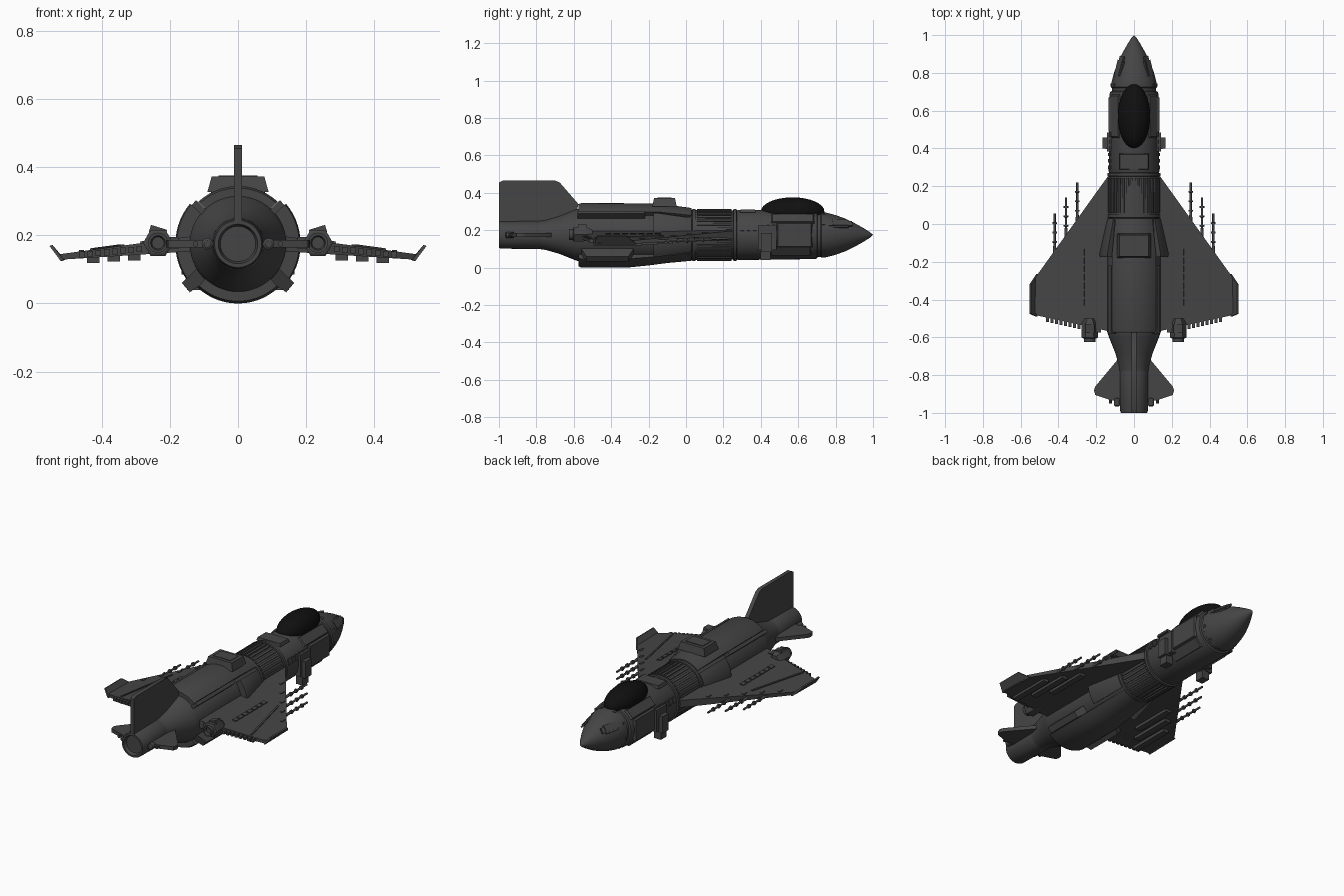
import bpy, bmesh, math
from mathutils import Vector, Matrix

if "Cube" in bpy.data.objects:
    bpy.data.objects.remove(bpy.data.objects["Cube"])

CZ = 0.175  # height of the fuselage axis


def material(name, v):
    m = bpy.data.materials.new(name)
    m.diffuse_color = (v, v, v, 1)
    m.use_nodes = True
    m.node_tree.nodes["Principled BSDF"].inputs["Base Color"].default_value = m.diffuse_color
    return m


GREY = material("dark grey hull", 0.06)
BLACK = material("black glass", 0.005)


def finish(name, bm, mat=GREY, angle=35):
    bmesh.ops.recalc_face_normals(bm, faces=bm.faces)
    me = bpy.data.meshes.new(name)
    bm.to_mesh(me)
    bm.free()
    me.materials.append(mat)
    me.shade_smooth()
    me.set_sharp_from_angle(angle=math.radians(angle))
    ob = bpy.data.objects.new(name, me)
    bpy.context.collection.objects.link(ob)
    return ob


def lathe(name, profile, x=0, z=CZ, n=48, mat=GREY):
    """Revolve (y, radius) pairs about an axis along y."""
    bm = bmesh.new()
    rings = []
    for y, r in profile:
        rings.append([bm.verts.new((x + r * math.cos(2 * math.pi * i / n), y,
                                    z + r * math.sin(2 * math.pi * i / n))) for i in range(n)])
    for a, b in zip(rings, rings[1:]):
        for i in range(n):
            bm.faces.new((a[i], a[(i + 1) % n], b[(i + 1) % n], b[i]))
    bm.faces.new(rings[0])
    bm.faces.new(rings[-1])
    bmesh.ops.remove_doubles(bm, verts=bm.verts, dist=1e-5)
    return finish(name, bm, mat)


def box(name, c, size, rot=0, taper=1.0, mat=GREY):
    """Box rotated about y; taper shrinks its top."""
    bm = bmesh.new()
    bmesh.ops.create_cube(bm, size=1)
    for v in bm.verts:
        k = taper if v.co.z > 0 else 1
        v.co = Vector((v.co.x * size[0] * k, v.co.y * size[1] * k, v.co.z * size[2]))
    bm.transform(Matrix.Translation(c) @ Matrix.Rotation(rot, 4, 'Y'))
    return finish(name, bm, mat)


def radial(name, deg, r, y, size, taper=1.0):
    """Box sitting on the hull at an angle measured from the top."""
    a = math.radians(deg)
    return box(name, (r * math.sin(a), y, CZ + r * math.cos(a)), size, a, taper)


def slab(name, low, high):
    """Solid between two matching outlines."""
    bm = bmesh.new()
    a = [bm.verts.new(p) for p in low]
    b = [bm.verts.new(p) for p in high]
    bm.faces.new(a)
    bm.faces.new(b)
    for i in range(len(a)):
        j = (i + 1) % len(a)
        bm.faces.new((a[i], a[j], b[j], b[i]))
    return finish(name, bm)


def shell(name, mid, half, profile, inner=0.135, n=14):
    """Curved armour plate: arc of the hull, (y, outer radius) profile."""
    bm = bmesh.new()
    rows = []
    for y, r in profile:
        row = []
        for rad in (r, inner):
            for i in range(n + 1):
                t = i if rad == r else n - i
                a = math.radians(mid - half + 2 * half * t / n)
                row.append(bm.verts.new((rad * math.sin(a), y, CZ + rad * math.cos(a))))
        rows.append(row)
    m = len(rows[0])
    for a, b in zip(rows, rows[1:]):
        for i in range(m):
            bm.faces.new((a[i], a[(i + 1) % m], b[(i + 1) % m], b[i]))
    for row in (rows[0], rows[-1]):
        for i in range(n):
            bm.faces.new((row[i], row[i + 1], row[m - 2 - i], row[m - 1 - i]))
    return finish(name, bm)


# Fuselage: nose cone, cockpit section, ribbed section, core and tail tube
lathe("nose_cone", [(1, 0), (0.985, 0.014), (0.95, 0.036), (0.9, 0.064), (0.85, 0.088),
                    (0.8, 0.106), (0.75, 0.119), (0.725, 0.122), (0.72, 0.117), (0.69, 0.117)])
lathe("cockpit_section", [(0.705, 0.115), (0.70, 0.126), (0.69, 0.129), (0.28, 0.134), (0.27, 0.13)])
lathe("core_hull", [(0.30, 0.131), (0.02, 0.134), (-0.1, 0.142), (-0.57, 0.142), (-0.6, 0.132),
                    (-0.68, 0.1), (-0.75, 0.08), (-0.78, 0.076)])
lathe("tail_tube", [(-0.76, 0.072), (-0.78, 0.076), (-0.99, 0.073), (-1, 0.069), (-1, 0.058), (-0.98, 0.052)])
for y in (0.262, 0.042):
    lathe("hull_collar", [(y + 0.01, 0.130), (y + 0.008, 0.140), (y - 0.008, 0.140), (y - 0.01, 0.130)])
for i in range(36):
    radial("hull_rib", i * 10 + 5, 0.135, 0.152, (0.013, 0.185, 0.009))

# Armour plates around the engine
shell("top_armour", 0, 43, [(0.03, 0.144), (-0.06, 0.156), (-0.15, 0.169), (-0.56, 0.170), (-0.575, 0.164)])
shell("belly_armour", 180, 43, [(0.03, 0.138), (-0.1, 0.150), (-0.2, 0.163), (-0.3, 0.173),
                                (-0.56, 0.175), (-0.575, 0.168)])
for s in (-1, 1):
    shell("side_armour", 90 * s, 40, [(0.03, 0.142), (-0.16, 0.184), (-0.175, 0.18)])
    radial("upper_strut", 47 * s, 0.155, -0.40, (0.02, 0.36, 0.045))
    radial("lower_strut", 130 * s, 0.170, -0.42, (0.045, 0.28, 0.06), 0.8)

# Dorsal hatch, with a raised lid
box("dorsal_hatch", (0, -0.115, 0.350), (0.18, 0.13, 0.045), 0, 0.86)
box("dorsal_lid", (0, -0.115, 0.373), (0.115, 0.075, 0.006))
box("rear_canopy_hatch", (0, 0.33, 0.303), (0.16, 0.085, 0.018), 0, 0.92)

# Canopy
bm = bmesh.new()
bmesh.ops.create_uvsphere(bm, u_segments=32, v_segments=16, radius=1)
bm.transform(Matrix.Translation((0, 0.57, 0.30)) @ Matrix.Diagonal((0.085, 0.17, 0.076, 1)))
finish("canopy", bm, BLACK)

# Vertical fin
fin = [(-0.575, 0.34), (-0.675, 0.455), (-0.70, 0.466), (-0.98, 0.466), (-1, 0.455), (-1, 0.235), (-0.60, 0.235)]
slab("tail_fin", [(-0.012, y, z) for y, z in fin], [(0.012, y, z) for y, z in fin])


def wing_z(x):
    return 0.175 - 0.10 * (x - 0.14)


def wing_t(x):
    return 0.022 - 0.036 * (x - 0.14)


wing = [(0.10, 0.30), (0.14, 0.25), (0.52, -0.28), (0.525, -0.47), (0.51, -0.485), (0.10, -0.575)]
tailplane = [(0.05, -0.68), (0.08, -0.71), (0.205, -0.86), (0.212, -0.88), (0.205, -0.905), (0.13, -0.93), (0.05, -0.95)]
for s in (-1, 1):
    # Wing, turned-up tip and tailplane
    slab("wing", [(s * x, y, wing_z(x) - wing_t(x)) for x, y in wing],
         [(s * x, y, wing_z(x) + wing_t(x)) for x, y in wing])
    tip = [(0.508, -0.265, 0.128), (0.512, -0.49, 0.128), (0.545, -0.475, 0.172), (0.545, -0.32, 0.172)]
    slab("winglet", [(s * x, y, z) for x, y, z in tip], [(s * (x + 0.009), y, z - 0.003) for x, y, z in tip])
    slab("tailplane", [(s * x, y, CZ - 0.011) for x, y in tailplane], [(s * x, y, CZ + 0.011) for x, y in tailplane])
    lathe("tail_thruster", [(-0.92, 0.012), (-0.925, 0.017), (-0.96, 0.017), (-0.965, 0.01)], s * 0.09, CZ, 12)
    lathe("tail_thruster_arm", [(-0.85, 0.008), (-0.95, 0.008)], s * 0.125, CZ, 8)

    # Wing surface details: raised slots, spar strip, flap teeth
    for i in range(7):
        x, y = 0.275, -0.15 - 0.044 * i
        box("wing_slot", (s * x, y, wing_z(x) + wing_t(x)), (0.024, 0.034, 0.010), s * 0.13)
    strip = [(0.345, -0.12), (0.355, -0.12), (0.435, -0.49), (0.425, -0.49)]
    slab("wing_spar", [(s * x, y, wing_z(x)) for x, y in strip],
         [(s * x, y, wing_z(x) + wing_t(x) + 0.005) for x, y in strip])
    for i in range(8):
        x = 0.29 + 0.024 * i
        box("flap_tooth", (s * x, -0.53 + 0.22 * (x - 0.29), wing_z(x)), (0.016, 0.05, 0.018))
    for i in range(5):
        x = 0.22 + 0.06 * i
        box("leading_edge_stud", (s * x, 0.10 - 1.39 * (x - 0.22), wing_z(x) + wing_t(x)), (0.014, 0.03, 0.008))

    # Wing guns with rings and underwing housings
    for x, y in ((0.30, 0.22), (0.36, 0.14), (0.42, 0.055)):
        z = wing_z(x) - 0.004
        prof = [(y, 0.006)]
        for k in range(3):
            c = y - 0.05 - 0.05 * k
            prof += [(c + 0.005, 0.006), (c + 0.004, 0.012), (c - 0.004, 0.012), (c - 0.005, 0.006)]
        lathe("gun_barrel", prof + [(y - 0.19, 0.009), (y - 0.30, 0.009)], s * x, z, 12)
        box("gun_housing", (s * (x + 0.005), y - 0.42, wing_z(x) - wing_t(x) - 0.006), (0.036, 0.26, 0.020))

    # Wing thruster pods: six-sided shell with a narrower nozzle
    x, z = 0.235, 0.178
    lathe("pod_shell", [(-0.50, 0.028), (-0.53, 0.042), (-0.60, 0.044), (-0.605, 0.036)], s * x, z, 6)
    lathe("pod_nozzle", [(-0.59, 0.030), (-0.625, 0.030), (-0.625, 0.022), (-0.61, 0.018)], s * x, z, 12)
    box("pod_top_block", (s * x, -0.555, z + 0.035), (0.05, 0.045, 0.022), s * -0.3)
    box("pod_bracket", (s * 0.19, -0.55, z), (0.03, 0.05, 0.035))

    # Cockpit side panels, vents and the hanging side boxes
    radial("side_panel", 90 * s, 0.129, 0.58, (0.13, 0.19, 0.014), 0.94)
    radial("lower_panel", 128 * s, 0.129, 0.56, (0.07, 0.22, 0.012), 0.94)
    radial("canopy_frame", 48 * s, 0.130, 0.57, (0.06, 0.24, 0.016), 0.9)
    for i in range(6):
        radial("side_vent", 73 * s, 0.133, 0.30 + 0.034 * i, (0.035, 0.018, 0.01))
    box("side_box_mount", (s * 0.128, 0.435, 0.16), (0.03, 0.10, 0.13))
    box("side_box", (s * 0.148, 0.43, 0.135), (0.036, 0.058, 0.10))
    box("side_box_foot", (s * 0.128, 0.425, 0.065), (0.045, 0.055, 0.05))

    # Nose blisters and small studs
    bm = bmesh.new()
    bmesh.ops.create_cube(bm, size=1)
    bmesh.ops.bevel(bm, geom=list(bm.edges), offset=0.18, segments=2, affect='EDGES')
    bm.transform(Matrix.Translation((s * 0.077, 0.825, CZ + 0.060)) @ Matrix.Rotation(s * -0.24, 4, 'Z').inverted()
                 @ Matrix.Rotation(s * 0.9, 4, 'Y') @ Matrix.Diagonal((0.05, 0.13, 0.016, 1)).to_4x4())
    bmesh.ops.translate(bm, verts=bm.verts, vec=(0, 0, 0))
    finish("nose_blister", bm)
    for d in (20, 60, 100, 140):
        radial("nose_stud", d * s, 0.120, 0.735, (0.016, 0.016, 0.008))
